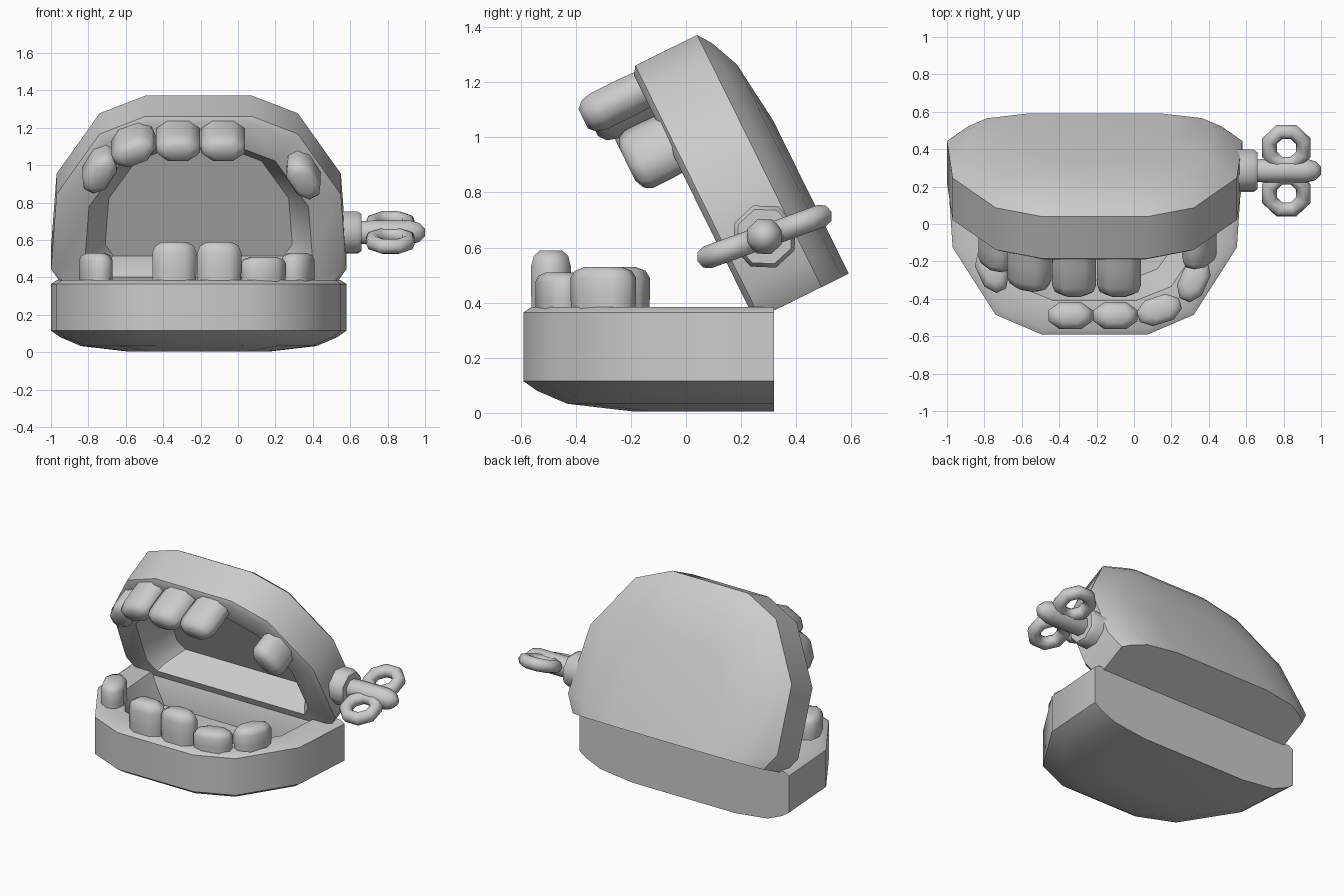
import bpy, bmesh, math
from mathutils import Matrix, Vector

if "Cube" in bpy.data.objects:
    bpy.data.objects.remove(bpy.data.objects["Cube"])

CX = -0.21  # jaw centre line


def finish(name, bm, angle=42):
    bmesh.ops.recalc_face_normals(bm, faces=bm.faces)
    me = bpy.data.meshes.new(name)
    bm.to_mesh(me)
    bm.free()
    ob = bpy.data.objects.new(name, me)
    bpy.context.collection.objects.link(ob)
    bpy.ops.object.select_all(action='DESELECT')
    ob.select_set(True)
    bpy.context.view_layer.objects.active = ob
    bpy.ops.object.shade_smooth_by_angle(angle=math.radians(angle))
    return ob


def loft(name, rings, mat, angle=42):
    bm = bmesh.new()
    loops = [[bm.verts.new(mat @ Vector(p)) for p in r] for r in rings]
    for a, b in zip(loops, loops[1:]):
        for i in range(len(a)):
            j = (i + 1) % len(a)
            bm.faces.new((a[i], a[j], b[j], b[i]))
    bm.faces.new(loops[0])
    bm.faces.new(loops[-1])
    return finish(name, bm, angle)


def frame(origin, d, n):
    # local axes: x across, y towards the front teeth, z into the jaw body
    m = Matrix(((1, 0, 0), (0, d[0], n[0]), (0, d[1], n[1]))).to_4x4()
    m.translation = origin
    return m


# Jaw: horseshoe outline lofted from mouth floor, over the gum rim, to the outside
def jaw(name, half, mat):
    low, front = half[0][1], 1.02
    outline = half + [(-x, d) for x, d in reversed(half)]
    # inset, depth, back wall thickness
    levels = [(.29, .2, .10), (.21, .06, .09), (.18, .005, .07), (.03, 0, 0),
              (0, .02, 0), (0, .27, 0), (.05, .305, 0), (.16, .352, 0), (.40, .38, 0)]
    rings = []
    for inset, n, wall in levels:
        b = low + wall
        k = (front - inset - b) / (front - low)
        rings.append([(x * (1 - inset / .79), b + (d - low) * k, n) for x, d in outline])
    loft(name, rings, mat)


# Tooth: eight-sided block with a rounded crown
def tooth(name, mat, x, d, turn, length):
    w, t = .118, .072
    plan = [(w, -.4 * t), (w, .4 * t), (.5 * w, t), (-.5 * w, t),
            (-w, .4 * t), (-w, -.4 * t), (-.5 * w, -t), (.5 * w, -t)]
    m = mat @ Matrix.Translation((x, d, 0)) @ Matrix.Rotation(math.radians(turn), 4, 'Z')
    rings = [[(px * s, py * s, n) for px, py in plan]
             for s, n in ((.96, .05), (1, -.25 * length), (1, -.72 * length),
                          (.87, -.9 * length), (.55, -length))]
    loft(name, rings, m, 60)


lower = frame((CX, .43, .385), (-1, 0), (0, -1))
upper = frame((CX, .25, .337), (-.443, .897), (.897, .443))
curve = [(.76, .555), (.53, .915), (.285, 1.02)]
jaw("lower_jaw", [(.79, .11)] + curve, lower)
jaw("upper_jaw", [(.72, 0), (.79, .11)] + curve, upper)

for i, t in enumerate([(-.13, .92, 0, .205), (.11, .92, 0, .205), (.345, .89, -18, .125),
                       (.53, .73, -65, .145), (-.55, .68, 65, .145)]):
    tooth("lower_tooth_%d" % i, lower, *t)
for i, t in enumerate([(-.11, .93, 0, .235), (.13, .93, 0, .235), (-.35, .90, 22, .215),
                       (-.53, .745, 60, .165), (.56, .71, -60, .165)]):
    tooth("upper_tooth_%d" % i, upper, *t)

# Wind-up key: collar, stem and two ring handles
key = Matrix.Translation((0, .285, .64)) @ Matrix.Rotation(math.radians(20), 4, 'X')


def turned(name, profile, sides, angle):
    loft(name, [[(x, r * math.cos(2 * math.pi * i / sides), r * math.sin(2 * math.pi * i / sides))
                 for i in range(sides)] for x, r in profile], key, angle)


turned("key_collar", [(.50, .12), (.64, .12), (.66, .105)], 8, 50)
turned("key_stem", [(.62, .062), (.72, .068), (.92, .068), (.97, .054), (1.0, .022)], 8, 60)
for side, y in (("front", -.13), ("back", .13)):
    bm = bmesh.new()
    N, M, R, r = 8, 8, .098, .042
    v = [[bm.verts.new(key @ Vector((
        .815 + (R + r * math.cos(b)) * math.cos(a), y + (R + r * math.cos(b)) * math.sin(a),
        r * math.sin(b))))
        for b in (2 * math.pi * j / M for j in range(M))]
        for a in (2 * math.pi * (i + .5) / N for i in range(N))]
    for i in range(N):
        for j in range(M):
            k, l = (i + 1) % N, (j + 1) % M
            bm.faces.new((v[i][j], v[k][j], v[k][l], v[i][l]))
    finish("key_ring_" + side, bm, 60)
